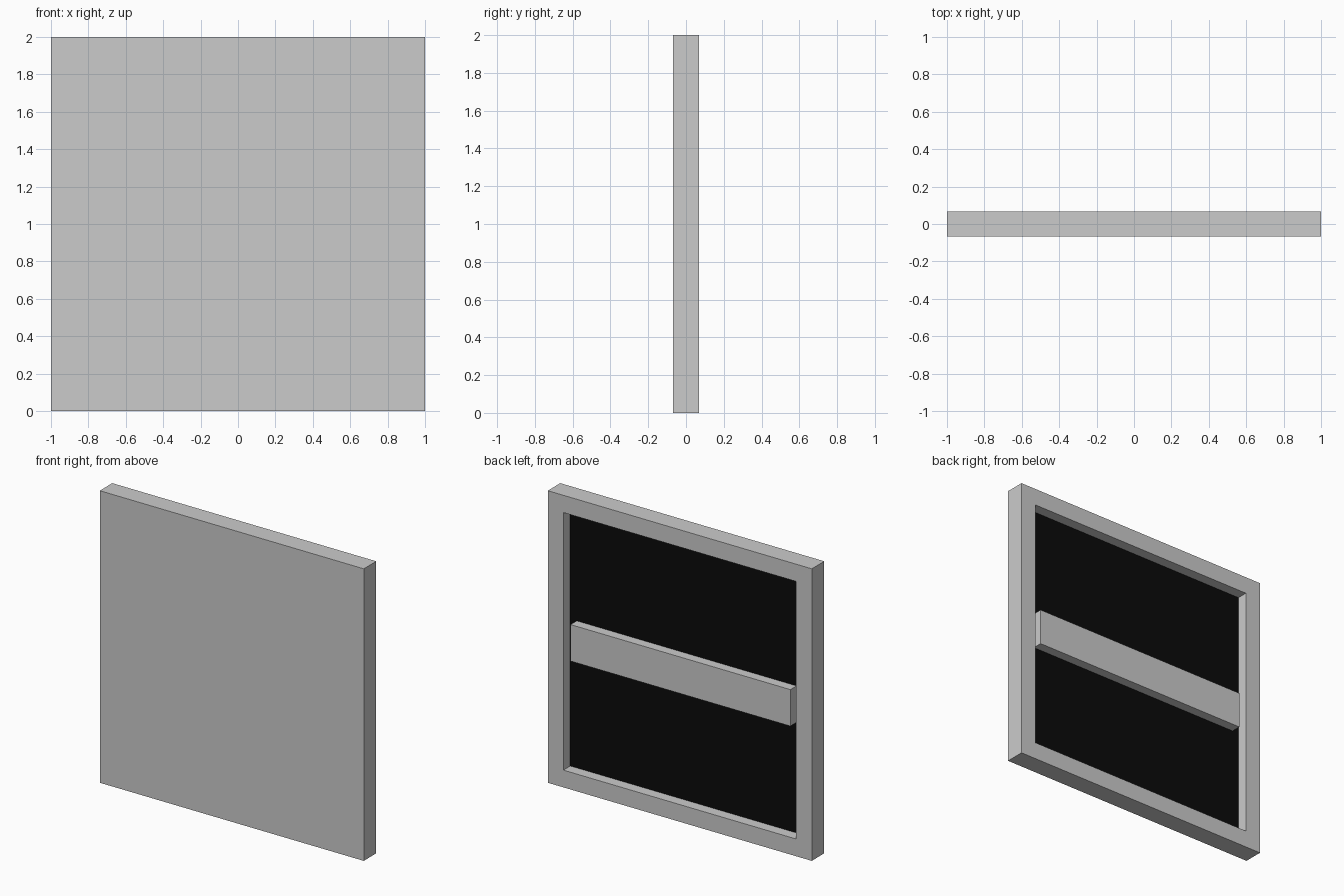
import bpy, bmesh
from mathutils import Matrix, Vector

if "Cube" in bpy.data.objects:
    bpy.data.objects.remove(bpy.data.objects["Cube"])

HALF_DEPTH = 0.0675   # half of overall thickness
BORDER = 0.167        # width of the frame border on the back
PANEL_Y = -0.007      # plane of the dark recessed panel
BAR_BACK = 0.06       # crossbar sits slightly below the frame's back face


def new_box(lo, hi):
    lo, hi = Vector(lo), Vector(hi)
    bm = bmesh.new()
    mat = Matrix.Translation((lo + hi) / 2) @ Matrix.Diagonal((*(hi - lo), 1))
    bmesh.ops.create_cube(bm, size=1, matrix=mat)
    return bm


def finish(bm, name, mats=()):
    me = bpy.data.meshes.new(name)
    bm.normal_update()
    bm.to_mesh(me)
    bm.free()
    for m in mats:
        me.materials.append(m)
    ob = bpy.data.objects.new(name, me)
    bpy.context.collection.objects.link(ob)
    return ob


grey = bpy.data.materials.new("grey")
black = bpy.data.materials.new("black")
black.diffuse_color = (0.003, 0.003, 0.003, 1)
black.use_nodes = True
black.node_tree.nodes["Principled BSDF"].inputs["Base Color"].default_value = black.diffuse_color

# Framed panel: slab with a square recess in the back, dark recess floor
bm = new_box((-1, -HALF_DEPTH, 0), (1, HALF_DEPTH, 2))
bm.normal_update()
back = max(bm.faces, key=lambda f: f.normal.y)
bmesh.ops.inset_region(bm, faces=[back], thickness=BORDER)
bmesh.ops.inset_region(bm, faces=[back], thickness=0, depth=PANEL_Y - HALF_DEPTH)
back.material_index = 1
finish(bm, "framed_panel", (grey, black))

# Horizontal crossbar spanning the recess
inner = 1 - BORDER
finish(new_box((-inner, PANEL_Y, 0.875), (inner, BAR_BACK, 1.125)), "crossbar", (grey,))
